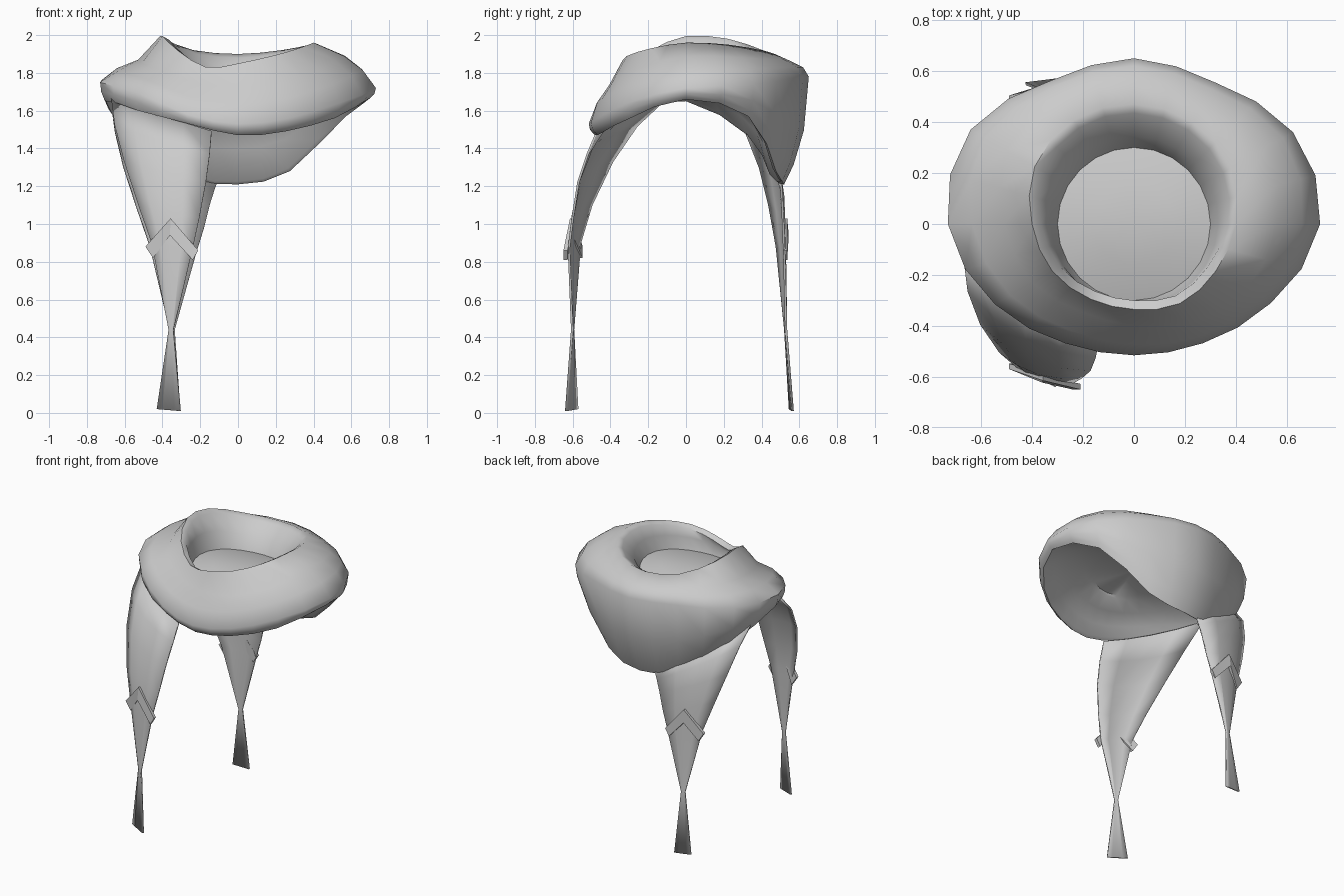
import bpy, bmesh, math
from mathutils import Vector

if "Cube" in bpy.data.objects:
    bpy.data.objects.remove(bpy.data.objects["Cube"])


def make_object(name, verts, faces, smooth=True, thick=0.0):
    me = bpy.data.meshes.new(name)
    me.from_pydata([tuple(v) for v in verts], [], faces)
    bm = bmesh.new()
    bm.from_mesh(me)
    bmesh.ops.recalc_face_normals(bm, faces=bm.faces)
    bm.to_mesh(me)
    bm.free()
    ob = bpy.data.objects.new(name, me)
    bpy.context.collection.objects.link(ob)
    if thick:
        mod = ob.modifiers.new("thickness", 'SOLIDIFY')
        mod.thickness = thick
        mod.offset = 0
    if smooth:
        bpy.ops.object.select_all(action='DESELECT')
        ob.select_set(True)
        bpy.context.view_layer.objects.active = ob
        bpy.ops.object.shade_smooth_by_angle(angle=math.radians(60))
    return ob


def periodic(vals, t):
    """Closed Catmull-Rom interpolation through vals."""
    n, i = len(vals), int(t)
    f = t - i
    a, b, c, d = (vals[(i + k) % n] for k in (-1, 0, 1, 2))
    return b + 0.5 * f * (c - a + f * (2*a - 5*b + 4*c - d + f * (3*(b - c) + d - a)))


# Wrapped cowl: radius and height of each ring, every 30 degrees from +x
CREST_R = [.40, .44, .46, .47, .47, .45, .40, .37, .34, .335, .36, .37]
CREST_Z = [1.96, 1.95, 1.92, 1.90, 1.92, 1.98, 1.995, 1.92, 1.83, 1.85, 1.89, 1.93]
SHOULDER_R = [.56, .60, .55, .56, .57, .58, .51, .46, .40, .40, .45, .51]
SHOULDER_Z = [1.89, 1.88, 1.87, 1.86, 1.87, 1.88, 1.85, 1.81, 1.74, 1.73, 1.75, 1.82]
WIDE_R = [.73, .72, .64, .65, .65, .74, .73, .63, .54, .515, .54, .62]
WIDE_Z = [1.72, 1.74, 1.77, 1.78, 1.78, 1.77, 1.75, 1.70, 1.58, 1.53, 1.56, 1.64]
EDGE_R = [.69, .66, .55, .52, .53, .65, .70, .61, .52, .48, .50, .59]
EDGE_Z = [1.66, 1.57, 1.28, 1.21, 1.25, 1.47, 1.65, 1.60, 1.53, 1.47, 1.49, 1.56]
SEG = 24


def cowl():
    rings = []
    for s in range(SEG):
        t = s * 12 / SEG
        a = math.tau * s / SEG
        cr, cz, sr, sz, wr, wz, er, ez = (periodic(v, t) for v in (
            CREST_R, CREST_Z, SHOULDER_R, SHOULDER_Z, WIDE_R, WIDE_Z, EDGE_R, EDGE_Z))
        pz = 1.76 - .04 * math.sin(a) ** 2          # saddle shaped neck panel
        lift = pz - .01 - ez
        profile = [
            (0, 1.77), (.16, 1.77 - .01 * math.sin(a) ** 2), (.30, pz),
            (.31 + (cr - .3) * .2, (pz + cz) / 2),
            (cr - .035, cz - .02), (cr, cz), (sr, sz),
            ((sr + wr) / 2 + .015, (sz + wz) / 2 + .01), (wr, wz),
            (er * .2 + wr * .8, (ez + wz) / 2),
            (er * .62 + wr * .38, ez * .82 + wz * .18), (er, ez),
            # domed underside, rising to the neck panel
            (er - .02, ez + .015), (er * .89, ez + lift * .38),
            (er * .75, ez + lift * .7), (er * .56, ez + lift * .92), (.27, pz - .008),
            (0, 1.76)]
        rings.append([Vector((r * math.cos(a), r * math.sin(a), z)) for r, z in profile])
    n = len(rings[0])
    # first and last profile points are shared poles
    verts = [rings[0][0], rings[0][-1]] + [p for ring in rings for p in ring[1:-1]]
    m = n - 2
    faces = []
    for s in range(SEG):
        i, j = 2 + s * m, 2 + (s + 1) % SEG * m
        faces += [(0, i, j), (1, j + m - 1, i + m - 1)]
        faces += [(i + k, i + k + 1, j + k + 1, j + k) for k in range(m - 1)]
    make_object("cowl", verts, faces)


# Hanging tail: left and right edge points from top to bottom, bowed outward
def tail(name, left, right, side, bows):
    verts, faces, cols = [], [], 5
    for l, r, bow in zip(left, right, bows):
        l, r = Vector(l), Vector(r)
        for c in range(cols):
            u = c / (cols - 1)
            p = l.lerp(r, u)
            out = Vector((-.45, side, 0)).normalized()
            verts.append(p + out * bow * 4 * u * (1 - u))
    for i in range(len(left) - 1):
        for c in range(cols - 1):
            a = i * cols + c
            faces.append((a, a + 1, a + cols + 1, a + cols))
    make_object(name, verts, faces, thick=.012)


# Chevron clasp: flat band bent to a point, lying on the tail
def chevron(name, y_left, y_mid, y_right, side):
    outer = [(-.49, y_left, .88), (-.357, y_mid, 1.03), (-.21, y_right, .86)]
    inner = [(-.45, y_left, .82), (-.36, y_mid + side * .008, .94), (-.24, y_right, .81)]
    verts = []
    for off in (-.008, .014):
        verts += [(x, y + side * off, z) for x, y, z in outer + inner]
    faces = []
    for k in (0, 1):
        faces += [(k, k + 1, k + 4, k + 3), (k + 6, k + 9, k + 10, k + 7),
                  (k, k + 6, k + 7, k + 1), (k + 3, k + 4, k + 10, k + 9)]
    faces += [(0, 3, 9, 6), (2, 8, 11, 5)]
    make_object(name, verts, faces, smooth=False)


cowl()
BOWS = (.05, .06, .05, .035, .02, 0, 0)
tail("front_tail",
     [(-.67, -.10, 1.67), (-.65, -.26, 1.52), (-.60, -.39, 1.33), (-.525, -.50, 1.10),
      (-.455, -.56, .90), (-.365, -.597, .44), (-.428, -.575, .02)],
     [(-.14, -.47, 1.49), (-.15, -.52, 1.37), (-.17, -.57, 1.22), (-.205, -.60, 1.03),
      (-.24, -.62, .87), (-.342, -.603, .44), (-.305, -.635, .01)], -1, BOWS)
tail("back_tail",
     [(-.67, .20, 1.62), (-.65, .32, 1.48), (-.605, .39, 1.30), (-.54, .44, 1.10),
      (-.465, .48, .88), (-.362, .525, .44), (-.425, .55, .02)],
     [(-.10, .50, 1.25), (-.125, .505, 1.18), (-.15, .51, 1.10), (-.18, .515, .98),
      (-.22, .52, .85), (-.335, .53, .44), (-.305, .565, .01)], 1, BOWS)
chevron("front_chevron", -.555, -.60, -.635, -1)
chevron("back_chevron", .49, .522, .522, 1)
